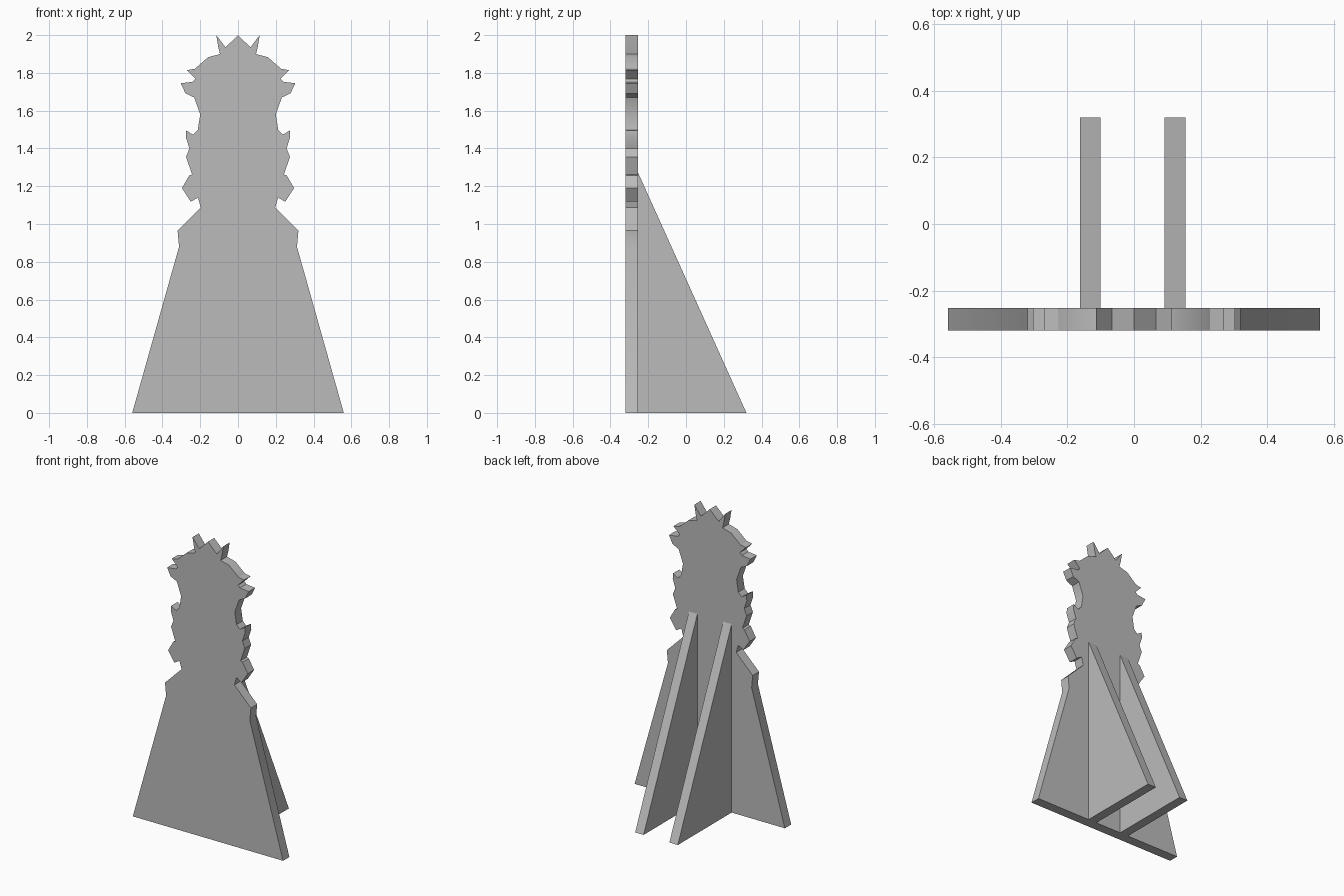
import bpy
import bmesh
import math
from mathutils import Vector

cube = bpy.data.objects.get("Cube")
if cube:
    bpy.data.objects.remove(cube, do_unlink=True)

# One plain grey for every part
GREY = (0.5, 0.5, 0.5, 1.0)
grey = bpy.data.materials.new("plain_grey")
grey.use_nodes = True
grey.diffuse_color = GREY
grey.node_tree.nodes["Principled BSDF"].inputs["Base Color"].default_value = GREY


def extruded_part(name, profile, offset):
    """Fill a closed profile of 3D points and extrude it along offset."""
    bm = bmesh.new()
    face = bm.faces.new([bm.verts.new(p) for p in profile])
    result = bmesh.ops.extrude_face_region(bm, geom=[face], use_keep_orig=True)
    moved = [v for v in result["geom"] if isinstance(v, bmesh.types.BMVert)]
    bmesh.ops.translate(bm, verts=moved, vec=Vector(offset))
    bmesh.ops.recalc_face_normals(bm, faces=bm.faces)
    mesh = bpy.data.meshes.new(name)
    bm.to_mesh(mesh)
    bm.free()
    mesh.materials.append(grey)
    obj = bpy.data.objects.new(name, mesh)
    bpy.context.collection.objects.link(obj)
    return obj


FRONT, BACK, TAIL = -0.32, -0.253, 0.32

# Left half of the silhouette from hem to crown, as (x, z)
half = [
    (0.56, 0), (0.312, 0.88), (0.32, 0.965),            # skirt and waist
    (0.197, 1.088), (0.212, 1.14), (0.25, 1.118),       # neck notch
    (0.297, 1.19), (0.258, 1.257), (0.243, 1.262),      # lower curl
    (0.275, 1.355), (0.257, 1.4), (0.276, 1.458),       # middle curl
    (0.274, 1.495), (0.238, 1.473), (0.213, 1.498),     # upper curl
    (0.2, 1.58), (0.232, 1.67), (0.278, 1.692),         # cheek
    (0.304, 1.745), (0.24, 1.753), (0.225, 1.768),      # lower spike
    (0.27, 1.814), (0.228, 1.822), (0.158, 1.883),      # upper spike
    (0.095, 1.9), (0.105, 1.94), (0.115, 2.0),          # crown point
    (0.066, 1.935),
]
outline = half + [(0, 2.0)] + [(-x, z) for x, z in reversed(half)]
panel = extruded_part("silhouette_panel",
                      [(x, FRONT, z) for x, z in outline],
                      (0, BACK - FRONT, 0))

# Soften the shallow bends of the cut edge
bpy.ops.object.select_all(action="DESELECT")
panel.select_set(True)
bpy.context.view_layer.objects.active = panel
bpy.ops.object.shade_smooth_by_angle(angle=math.radians(30))

# Two triangular support ribs behind the panel
for name, x in (("right_support", -0.163), ("left_support", 0.092)):
    triangle = [(x, BACK, 0), (x, TAIL, 0), (x, BACK, 1.27)]
    extruded_part(name, triangle, (0.063, 0, 0))
